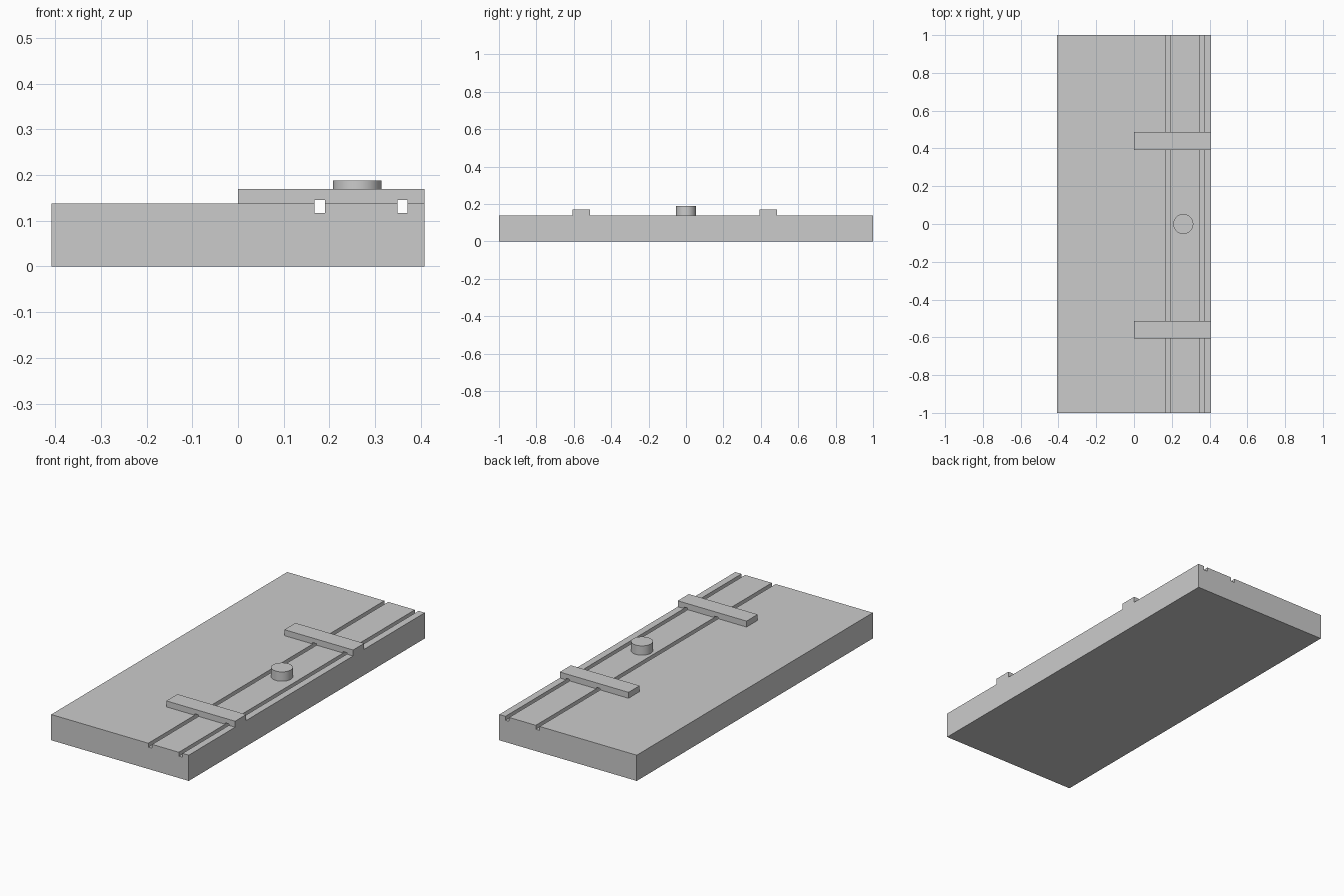
import bpy
import bmesh
from mathutils import Vector

cube = bpy.data.objects.get("Cube")
if cube:
    bpy.data.objects.remove(cube, do_unlink=True)

GREY = (0.6, 0.6, 0.6, 1.0)
mat = bpy.data.materials.new("plain grey")
mat.use_nodes = True
mat.diffuse_color = GREY
mat.node_tree.nodes["Principled BSDF"].inputs["Base Color"].default_value = GREY

HALF_W, TOP = 0.408, 0.138
GROOVES = [(0.168, 0.191), (0.349, 0.371)]
GROOVE_FLOOR, GROOVE_ROOF = 0.117, 0.146


def extrude_profile(name, profile, y0, y1):
    """Extrude an (x, z) outline along y."""
    bm = bmesh.new()
    face = bm.faces.new([bm.verts.new((x, y0, z)) for x, z in profile])
    result = bmesh.ops.extrude_face_region(bm, geom=[face])
    moved = [g for g in result["geom"] if isinstance(g, bmesh.types.BMVert)]
    bmesh.ops.translate(bm, verts=moved, vec=Vector((0, y1 - y0, 0)))
    bmesh.ops.recalc_face_normals(bm, faces=bm.faces)
    mesh = bpy.data.meshes.new(name)
    bm.to_mesh(mesh)
    bm.free()
    mesh.materials.append(mat)
    obj = bpy.data.objects.new(name, mesh)
    bpy.context.collection.objects.link(obj)
    return obj


def notched(x0, x1, edge_z, notch_z):
    """Edge running from x0 to x1 with a square notch at each groove."""
    points = [(x0, edge_z)]
    for a, b in GROOVES:
        points += [(a, edge_z), (a, notch_z), (b, notch_z), (b, edge_z)]
    return points + [(x1, edge_z)]


# Base slab with two long grooves
slab_outline = notched(-HALF_W, HALF_W, TOP, GROOVE_FLOOR)
slab_outline += [(HALF_W, 0), (-HALF_W, 0)]
extrude_profile("base_slab", slab_outline, -1, 1)

# Cross bars, notched over the grooves
bar_outline = notched(0, HALF_W, TOP, GROOVE_ROOF)
bar_outline += [(HALF_W, 0.17), (0, 0.17)]
for name, y in (("front_bar", -0.56), ("back_bar", 0.44)):
    extrude_profile(name, bar_outline, y - 0.047, y + 0.047)

# Round knob between the bars
bpy.ops.mesh.primitive_cylinder_add(vertices=64, radius=0.053, depth=0.05,
                                    location=(0.261, 0, TOP + 0.025))
knob = bpy.context.object
knob.name = "round_knob"
knob.data.materials.append(mat)
bpy.ops.object.shade_smooth_by_angle()
